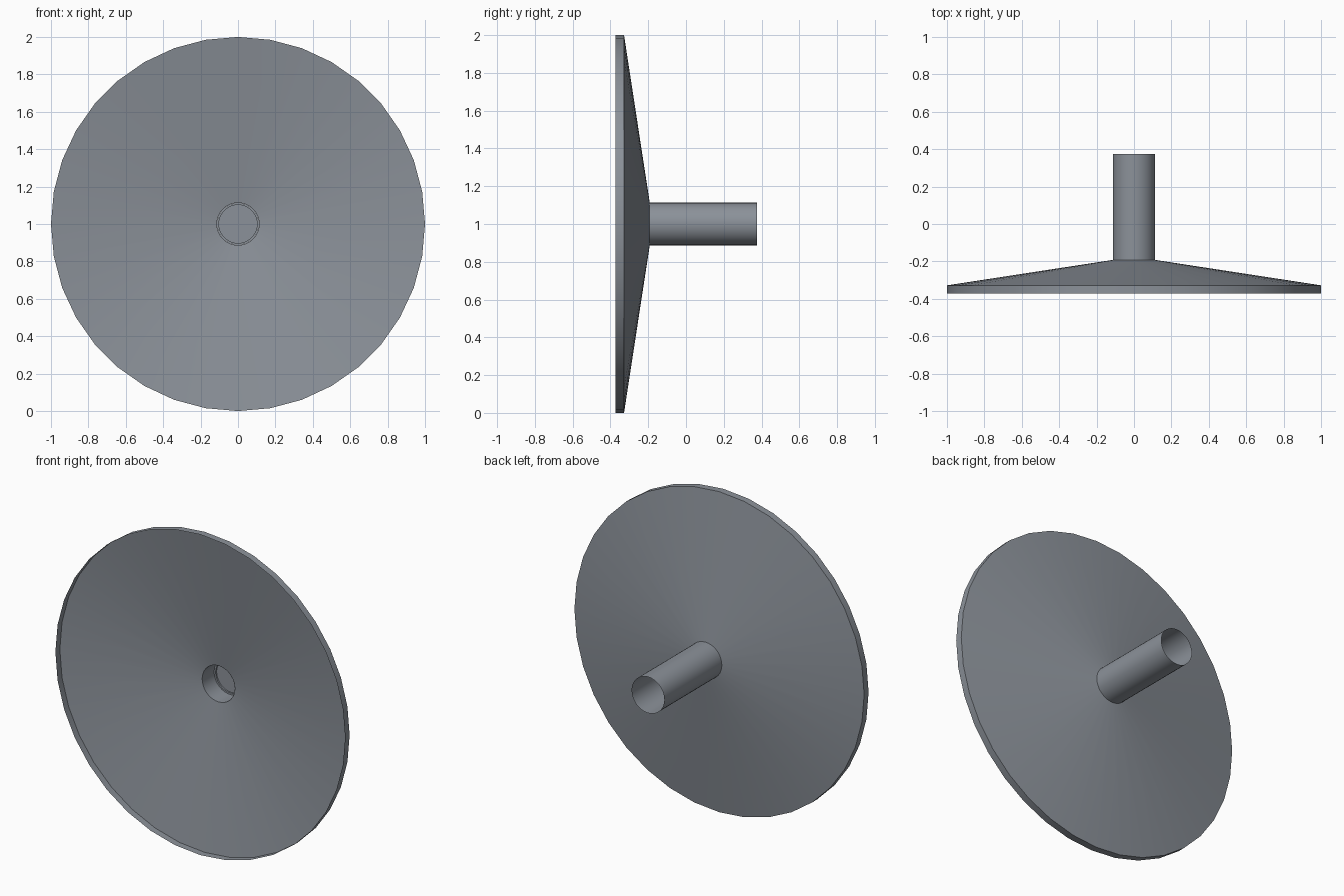
import bpy, bmesh, math

if "Cube" in bpy.data.objects:
    bpy.data.objects.remove(bpy.data.objects["Cube"])

SIDES = 36
AXIS_Z = 1.0

# Dark slate grey
slate = bpy.data.materials.new("slate")
slate.diffuse_color = (0.26, 0.285, 0.32, 1.0)
slate.use_nodes = True
slate.node_tree.nodes["Principled BSDF"].inputs["Base Color"].default_value = slate.diffuse_color


def lathe(name, profile, cap_end=False):
    """Spin (radius, y) points around the horizontal y axis through z = 1."""
    bm = bmesh.new()
    rings = []
    for r, y in profile:
        ring = []
        for i in range(SIDES):
            a = 2 * math.pi * i / SIDES
            ring.append(bm.verts.new((r * math.cos(a), y, AXIS_Z + r * math.sin(a))))
        rings.append(ring)
    for a, b in zip(rings, rings[1:]):
        for i in range(SIDES):
            j = (i + 1) % SIDES
            bm.faces.new((a[i], b[i], b[j], a[j]))
    if cap_end:
        bm.faces.new(rings[-1][::-1])
    mesh = bpy.data.meshes.new(name)
    bm.to_mesh(mesh)
    bm.free()
    mesh.materials.append(slate)
    mesh.shade_smooth()
    mesh.set_sharp_from_angle(angle=math.radians(30))
    obj = bpy.data.objects.new(name, mesh)
    bpy.context.collection.objects.link(obj)
    return obj


# Thin dish: short straight rim, then a shallow cone down to the neck
lathe("dish", [(1.0, -0.372), (1.0, -0.328), (0.113, -0.192)])

# Open-ended tube behind the dish
lathe("tube", [(0.113, -0.192), (0.113, 0.375)])

# Shallow socket in the neck, stepped in and closed by a small disc
lathe("socket", [(0.1125, -0.192), (0.1125, -0.075), (0.102, -0.075), (0.102, -0.065)],
      cap_end=True)
